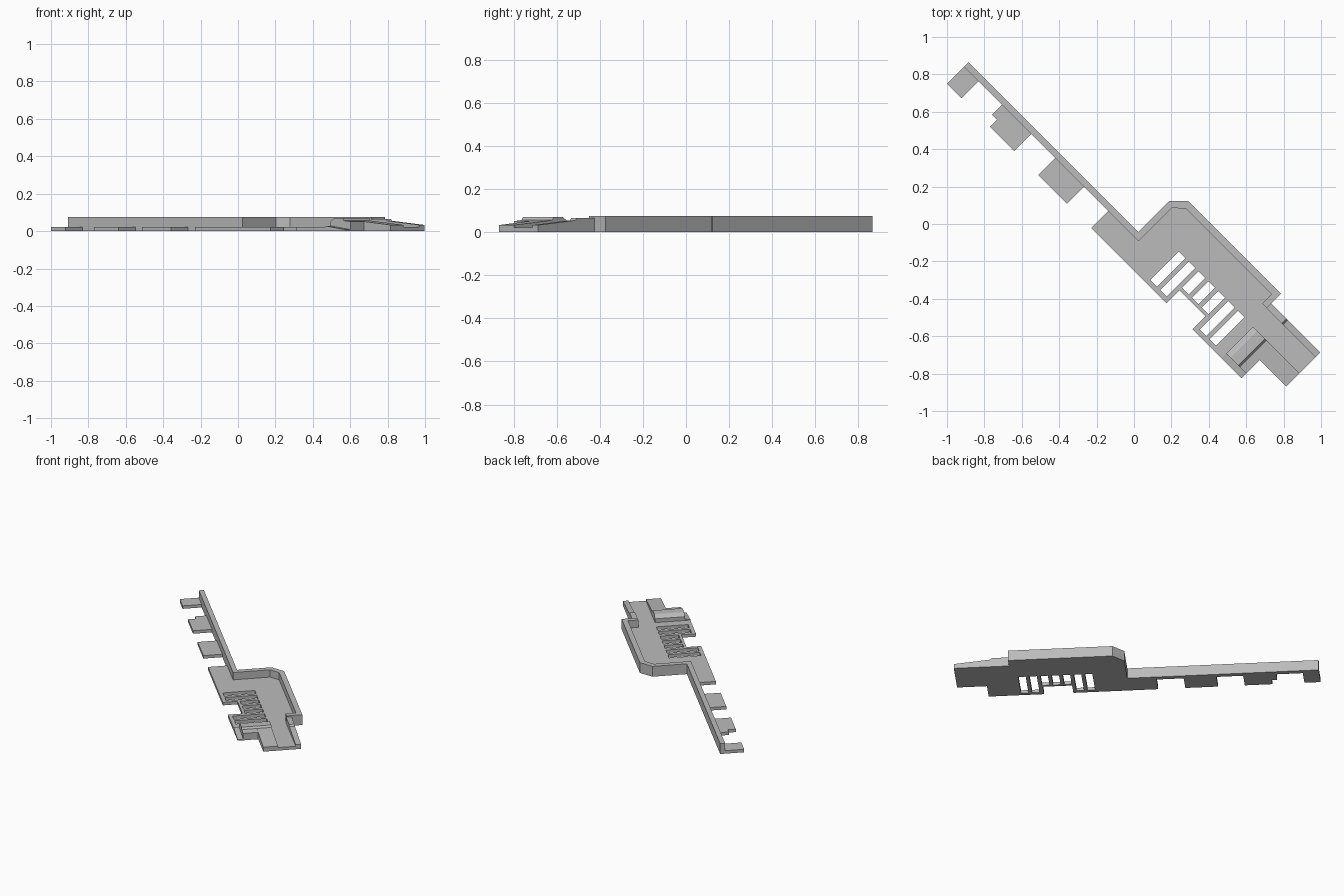
import bpy, bmesh, math
from mathutils import Matrix

cube = bpy.data.objects.get("Cube")
if cube:
    bpy.data.objects.remove(cube, do_unlink=True)

grey = bpy.data.materials.new("plain grey")
grey.use_nodes = True
grey.diffuse_color = (0.5, 0.5, 0.5, 1)
grey.node_tree.nodes["Principled BSDF"].inputs["Base Color"].default_value = (0.5, 0.5, 0.5, 1)

# The whole part lies along a diagonal: u runs along it, v across it
TURN = Matrix.Rotation(math.radians(-45), 4, 'Z')
FLOOR, TOP = 0.022, 0.076


def add(name, mesh):
    mesh.transform(TURN)
    mesh.materials.clear()
    mesh.materials.append(grey)
    obj = bpy.data.objects.new(name, mesh)
    bpy.context.collection.objects.link(obj)
    for p in mesh.polygons:
        p.use_smooth = False
    return obj


def rect(u0, u1, v0, v1):
    return [(u0, v0), (u1, v0), (u1, v1), (u0, v1)]


def slab(name, loops, z0, z1):
    """Flat piece from an outline, any further loops being holes."""
    curve = bpy.data.curves.new(name, 'CURVE')
    curve.dimensions = '2D'
    curve.fill_mode = 'BOTH'
    curve.extrude = (z1 - z0) / 2
    for loop in loops:
        s = curve.splines.new('POLY')
        s.points.add(len(loop) - 1)
        for p, (u, v) in zip(s.points, loop):
            p.co = (u, v, 0, 1)
        s.use_cyclic_u = True
    tmp = bpy.data.objects.new(name + "_curve", curve)
    bpy.context.collection.objects.link(tmp)
    dg = bpy.context.evaluated_depsgraph_get()
    mesh = bpy.data.meshes.new_from_object(tmp.evaluated_get(dg))
    bpy.data.objects.remove(tmp, do_unlink=True)
    bm = bmesh.new()
    bm.from_mesh(mesh)
    bmesh.ops.remove_doubles(bm, verts=bm.verts, dist=0.0005)
    bmesh.ops.recalc_face_normals(bm, faces=bm.faces)
    bm.to_mesh(mesh)
    bm.free()
    mesh.transform(Matrix.Translation((0, 0, (z0 + z1) / 2)))
    return add(name, mesh)


def ramp(name, profile, v0, v1):
    """Side profile of (u, z) points pulled across from v0 to v1."""
    bm = bmesh.new()
    face = bm.faces.new([bm.verts.new((u, v0, z)) for u, z in profile])
    ext = bmesh.ops.extrude_face_region(bm, geom=[face])
    moved = [e for e in ext["geom"] if isinstance(e, bmesh.types.BMVert)]
    bmesh.ops.translate(bm, verts=moved, vec=(0, v1 - v0, 0))
    bmesh.ops.recalc_face_normals(bm, faces=bm.faces)
    mesh = bpy.data.meshes.new(name)
    bm.to_mesh(mesh)
    bm.free()
    return add(name, mesh)


# Base plate: outer edge, end, comb side, then the tabs along the arm
LOW, IN, END = -0.177, -0.048, 1.19
BACK = [(-1.237, -0.014), (0.046, -0.014), (0.046, 0.219), (0.12, 0.292), (0.82, 0.292)]
outline = BACK + [
    (0.82, 0.219), (END, 0.219), (END, -0.038), (0.99, -0.038), (0.99, -0.14),
    (0.838, -0.14), (0.838, LOW), (0.619, LOW), (0.619, -0.078), (0.422, -0.078),
    (0.422, LOW), (-0.147, LOW), (-0.147, IN), (-0.329, IN), (-0.329, LOW),
    (-0.548, LOW), (-0.548, IN), (-0.728, IN), (-0.728, LOW), (-0.913, LOW),
    (-0.913, -0.124), (-0.95, -0.124), (-0.95, IN), (-1.128, IN), (-1.128, LOW),
    (-1.237, LOW)]
slots = []
for i in range(7):
    u = 0.274 + 0.0745 * i
    slots.append(rect(u, u + 0.05, -0.06 if i in (2, 3, 4) else -0.151, 0.066))
slab("base_plate", [outline] + slots, 0, FLOOR)

# Upright wall along the arm and around the wide part
wall = BACK + [(0.82, 0.185), (0.785, 0.185), (0.785, 0.255), (0.137, 0.255),
               (0.083, 0.203), (0.083, IN), (-1.237, IN)]
slab("edge_wall", [wall], FLOOR, TOP)

# Sloping end: lip on the outer side, raised tongue on the inner side
ramp("outer_lip", [(0.82, FLOOR), (0.82, 0.066), (0.935, 0.066), (0.945, 0.055),
                   (END, 0.033), (END, FLOOR)], 0.182, 0.219)
ramp("end_tongue", [(0.94, FLOOR), (0.94, 0.056), (END, 0.033), (END, FLOOR)], -0.038, 0.062)
ramp("tongue_shoulder", [(0.94, FLOOR), (0.94, 0.056), (0.99, 0.051), (0.99, FLOOR)],
     -0.14, -0.038)
ramp("raised_bar", [(0.838, FLOOR), (0.838, 0.05), (0.87, 0.07), (0.93, 0.07),
                    (0.94, 0.056), (0.94, FLOOR)], -0.14, 0.062)
ramp("side_wedge", [(0.838, 0), (0.838, 0.028), (0.99, 0.008), (0.99, 0)], LOW, -0.14)
